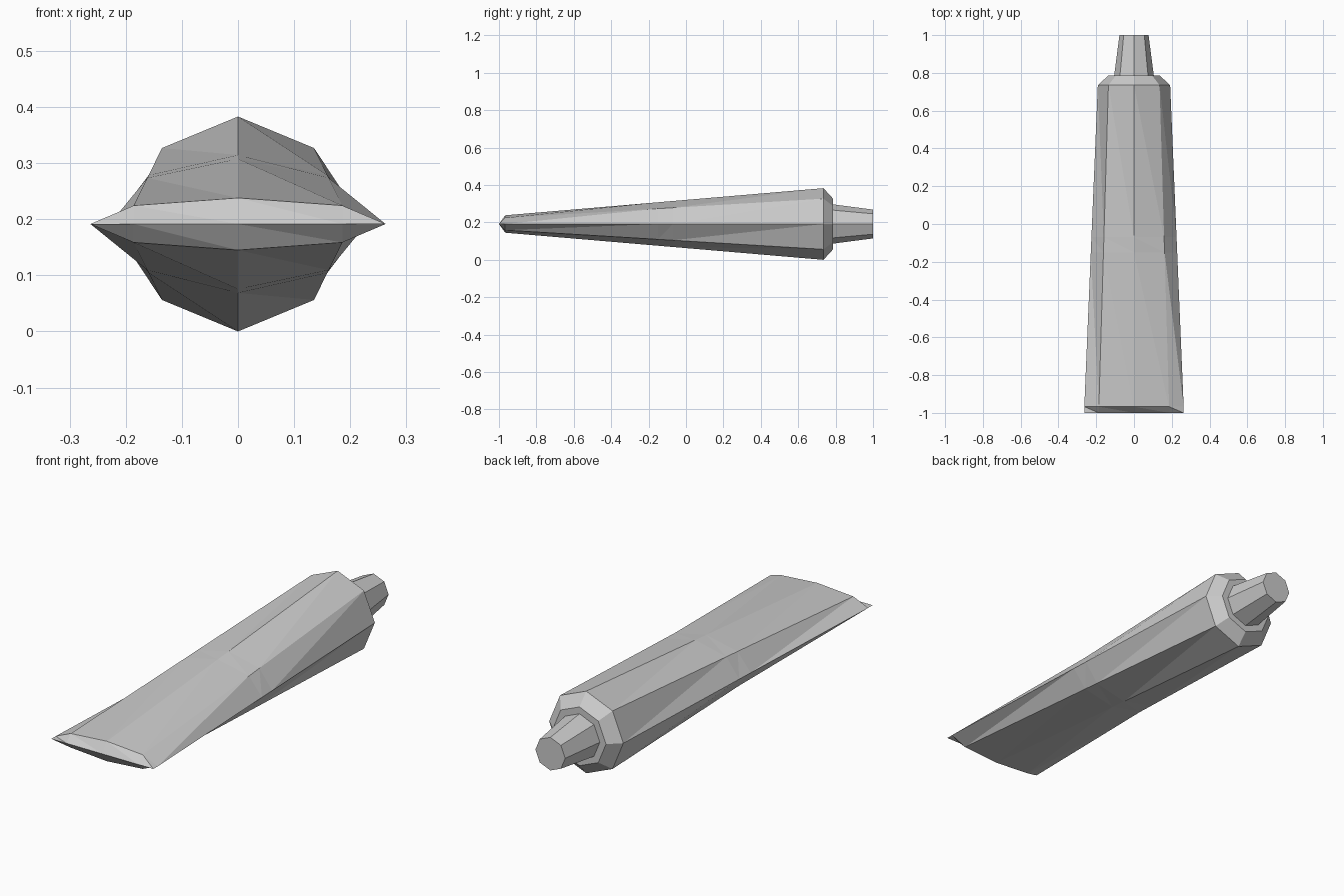
import bpy, bmesh, math

cube = bpy.data.objects.get("Cube")
if cube:
    bpy.data.objects.remove(cube)

SIDES = 8
AXIS_Z = 0.1915

grey = bpy.data.materials.new("plain grey")
grey.use_nodes = True
colour = (0.6, 0.6, 0.6, 1)
grey.diffuse_color = colour
grey.node_tree.nodes["Principled BSDF"].inputs["Base Color"].default_value = colour


def loft(name, sections, cap_front):
    """Join eight-sided oval sections (y, half width, half height) along y."""
    bm = bmesh.new()
    rings = []
    for y, rx, rz in sections:
        angles = [math.tau * i / SIDES for i in range(SIDES)]
        rings.append([bm.verts.new((rx * math.cos(a), y, AXIS_Z + rz * math.sin(a)))
                      for a in angles])
    for a, b in zip(rings, rings[1:]):
        for i in range(SIDES):
            j = (i + 1) % SIDES
            bm.faces.new((a[i], b[j], a[j]))
            bm.faces.new((a[i], b[i], b[j]))
    bm.faces.new(rings[-1])
    if cap_front:
        bm.faces.new(rings[0])
    # Weld the flattened seam into a single line
    bmesh.ops.remove_doubles(bm, verts=bm.verts[:], dist=0.0001)
    bmesh.ops.recalc_face_normals(bm, faces=bm.faces[:])
    mesh = bpy.data.meshes.new(name)
    bm.to_mesh(mesh)
    bm.free()
    mesh.materials.append(grey)
    obj = bpy.data.objects.new(name, mesh)
    bpy.context.collection.objects.link(obj)
    return obj


# Tube body: flat crimped seam in front widening to a round shoulder
FLAT = (-0.967, 0.263, 0.0465)
ROUND = (0.735, 0.1915, 0.1915)


def between(y):
    t = (y - FLAT[0]) / (ROUND[0] - FLAT[0])
    return tuple(f + (r - f) * t for f, r in zip(FLAT, ROUND))


loft("tube_body", [(-1, 0.263, 0), FLAT, between(-0.15), between(-0.07),
                   ROUND, (0.785, 0.137, 0.137)], False)

# Tapered nozzle behind the shoulder
loft("nozzle", [(0.785, 0.105, 0.105), (1, 0.077, 0.077)], True)
